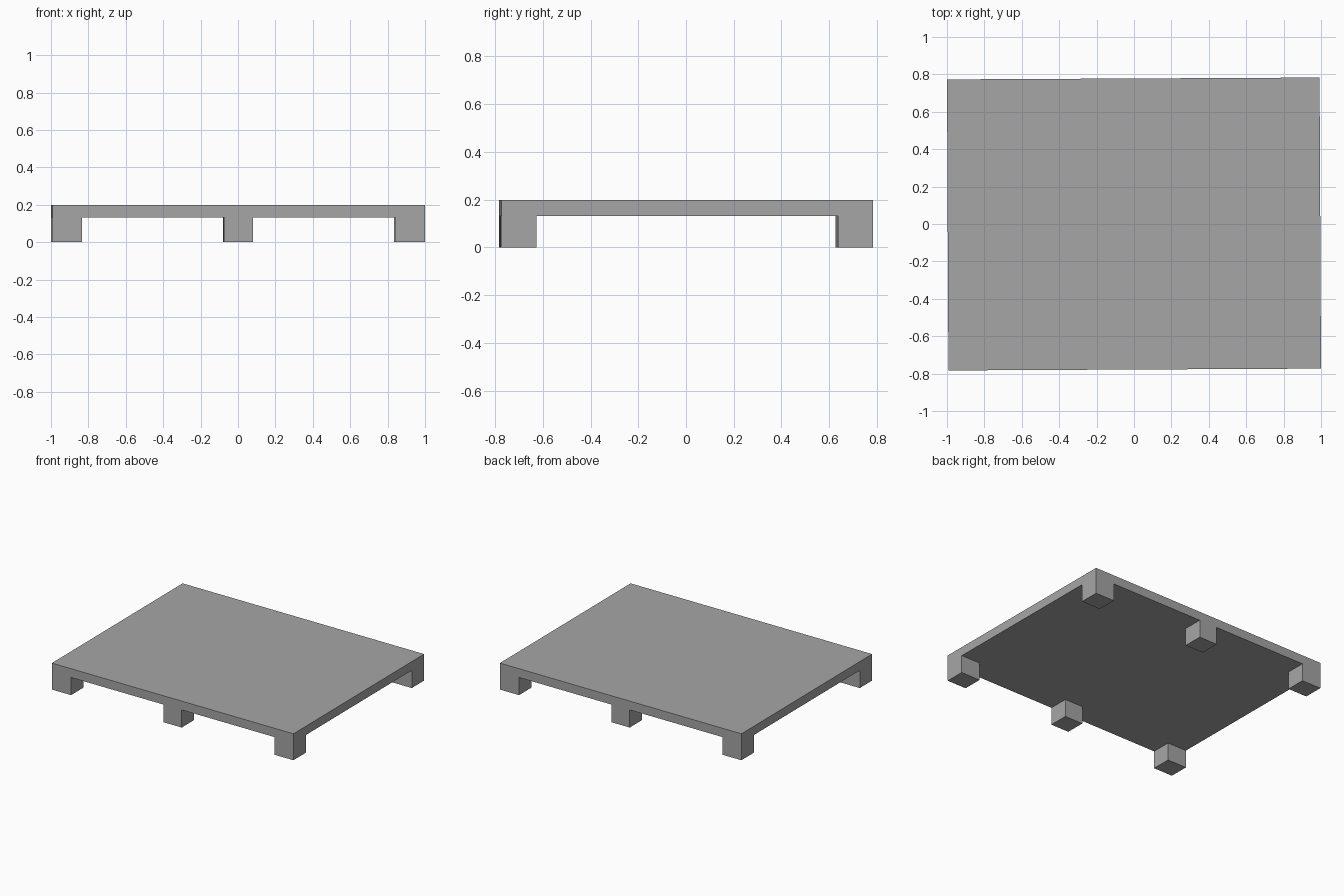
import bpy, bmesh
from mathutils import Vector

cube = bpy.data.objects.get("Cube")
if cube:
    bpy.data.objects.remove(cube, do_unlink=True)

HALF_X, HALF_Y = 0.996, 0.778
TOP, UNDERSIDE = 0.198, 0.132
TURN = 0.005  # the slab sits very slightly turned about z

grey = bpy.data.materials.new("plain_grey")
grey.use_nodes = True
colour = (0.38, 0.38, 0.38, 1)
grey.diffuse_color = colour
grey.node_tree.nodes["Principled BSDF"].inputs["Base Color"].default_value = colour

# Underside divided so that every other cell on the long edges is a foot
xs = [-HALF_X, -0.838, -0.075, 0.075, 0.838, HALF_X]
ys = [-HALF_Y, -0.631, 0.631, HALF_Y]
bm = bmesh.new()
grid = [[bm.verts.new((x, y, UNDERSIDE)) for y in ys] for x in xs]
feet = []
for i in range(len(xs) - 1):
    for j in range(len(ys) - 1):
        face = bm.faces.new((grid[i][j], grid[i][j + 1],
                             grid[i + 1][j + 1], grid[i + 1][j]))
        if i % 2 == 0 and j % 2 == 0:
            feet.append(face)

# Slab: raise a copy of the underside
slab = bmesh.ops.extrude_face_region(bm, geom=bm.faces[:], use_keep_orig=True)
raised = [v for v in slab["geom"] if isinstance(v, bmesh.types.BMVert)]
bmesh.ops.translate(bm, verts=raised, vec=Vector((0, 0, TOP - UNDERSIDE)))

# Feet: pull the chosen cells down to the ground
for face in bmesh.ops.extrude_discrete_faces(bm, faces=feet)["faces"]:
    bmesh.ops.translate(bm, verts=face.verts[:], vec=Vector((0, 0, -UNDERSIDE)))

# Merge flat regions into clean faces
bmesh.ops.remove_doubles(bm, verts=bm.verts[:], dist=0.0001)
bmesh.ops.recalc_face_normals(bm, faces=bm.faces[:])
bmesh.ops.dissolve_limit(bm, angle_limit=0.01, verts=bm.verts[:], edges=bm.edges[:])

mesh = bpy.data.meshes.new("footed_platform")
bm.to_mesh(mesh)
bm.free()
mesh.materials.append(grey)
platform = bpy.data.objects.new("footed_platform", mesh)
platform.rotation_euler.z = TURN
bpy.context.collection.objects.link(platform)
